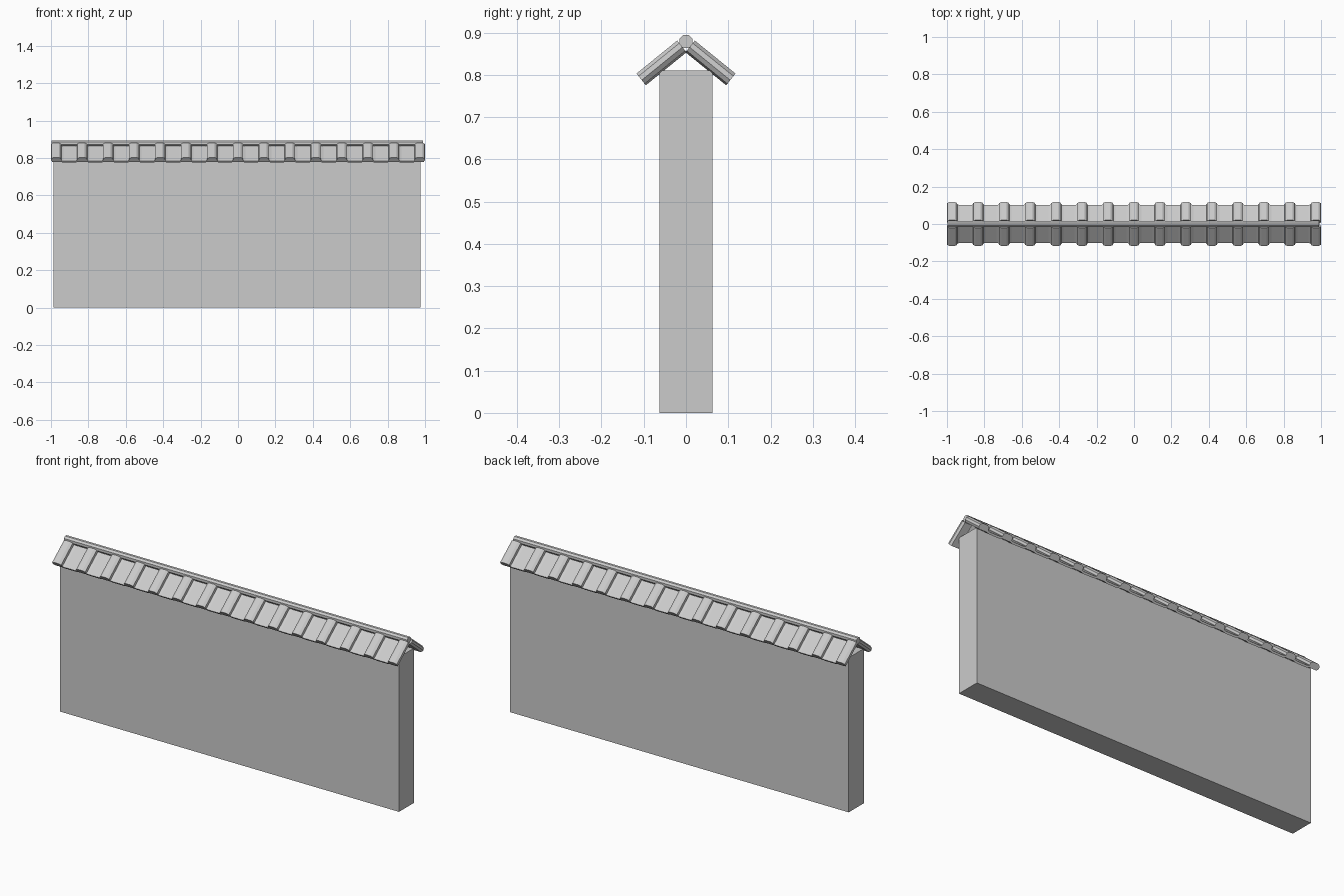
import bpy, bmesh, math
from mathutils import Vector

if "Cube" in bpy.data.objects:
    bpy.data.objects.remove(bpy.data.objects["Cube"])

ANGLE = math.radians(39)      # roof pitch
TOP = 0.898                   # where the two outer roof planes meet
S0, S1 = 0.027, 0.151         # tile start and end down the slope
COUNT, PITCH = 15, 0.1389
C, S = math.cos(ANGLE), math.sin(ANGLE)


def prism(name, start, end):
    """Closed prism between two matching rings of points."""
    bm = bmesh.new()
    a = [bm.verts.new(p) for p in start]
    b = [bm.verts.new(p) for p in end]
    n = len(a)
    bm.faces.new(a)
    bm.faces.new(b[::-1])
    for i in range(n):
        j = (i + 1) % n
        bm.faces.new((a[j], a[i], b[i], b[j]))
    bmesh.ops.recalc_face_normals(bm, faces=bm.faces)
    mesh = bpy.data.meshes.new(name)
    bm.to_mesh(mesh)
    bm.free()
    ob = bpy.data.objects.new(name, mesh)
    bpy.context.collection.objects.link(ob)
    return ob


def tile(name, x0, profile, side):
    """Sweep an (x, normal offset) profile down one roof slope."""
    def place(x, n, s):
        return Vector((x0 + x, side * (s * C + n * S), TOP - s * S + n * C))
    return prism(name, [place(x, n, S0) for x, n in profile],
                 [place(x, n, S1) for x, n in profile])


# Wall with a small bevel along the long top edges
wall = [(-0.063, 0), (0.063, 0), (0.063, 0.803), (0.056, 0.81),
        (-0.056, 0.81), (-0.063, 0.803)]
prism("wall", [(-0.987, y, z) for y, z in wall], [(0.977, y, z) for y, z in wall])

# Eight-sided ridge roll
ring = [(0.017 * math.cos(math.radians(22.5 + 45 * i)),
         0.879 + 0.017 * math.sin(math.radians(22.5 + 45 * i))) for i in range(8)]
prism("ridge", [(-0.998, y, z) for y, z in ring], [(0.99, y, z) for y, z in ring])

# Cover tile: flattened octagon.  Pan tile: shallow channel.
cover = [(-0.014, 0), (0.014, 0), (0.026, -0.008), (0.028, -0.020),
         (0.020, -0.031), (-0.020, -0.031), (-0.028, -0.020), (-0.026, -0.008)]
half = [(0.030, -0.0355), (0.047, -0.031), (0.060, -0.020),
        (0.056, -0.010), (0.045, -0.021), (0.030, -0.0245)]
pan = half + [(-x, n) for x, n in reversed(half)]

for side, label in ((-1, "front"), (1, "back")):
    for i in range(COUNT):
        x = (i - (COUNT - 1) / 2) * PITCH
        tile(f"{label}_cover_tile_{i}", x, cover, side)
        if i < COUNT - 1:
            tile(f"{label}_pan_tile_{i}", x + PITCH / 2, pan, side)
